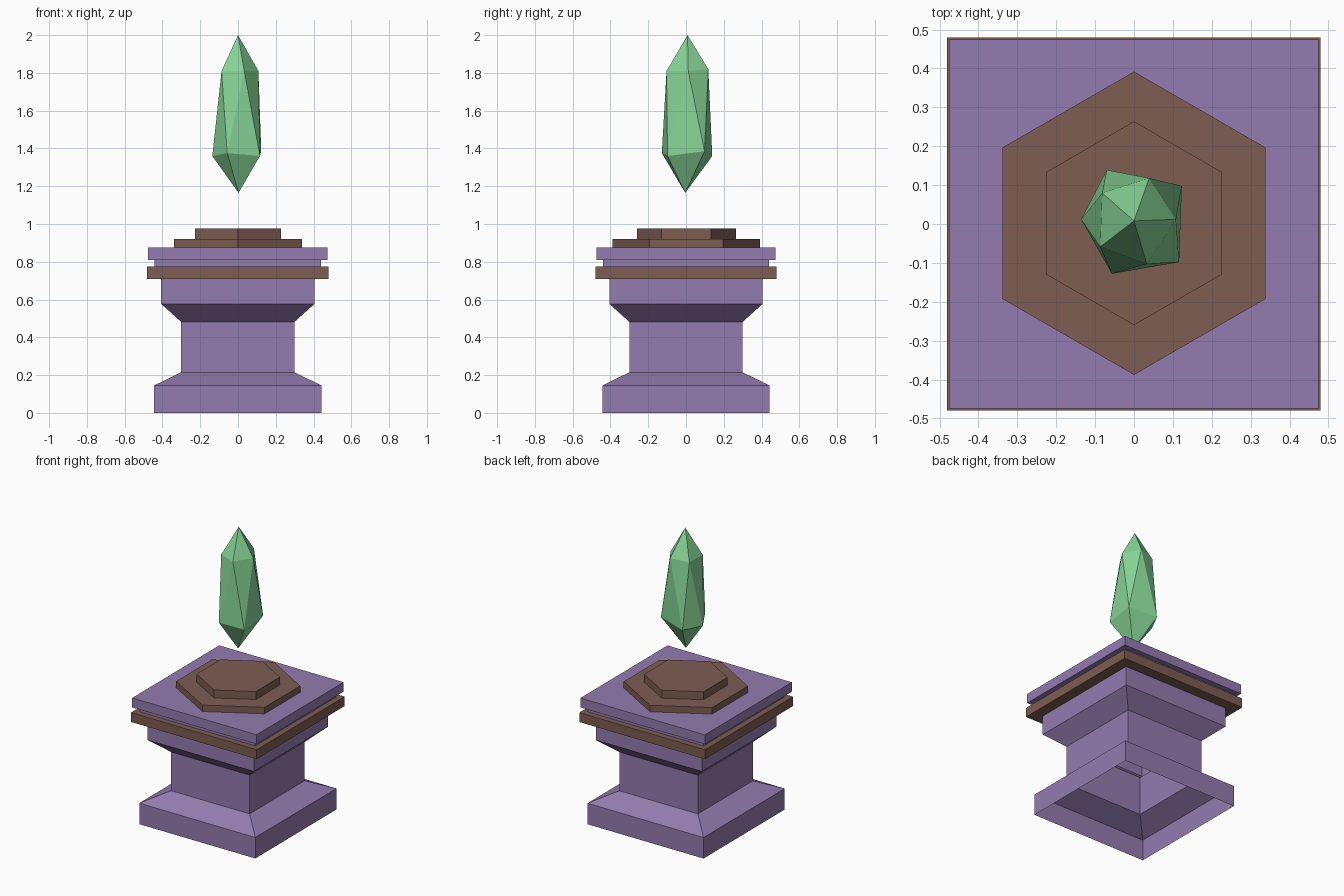
import bpy, bmesh, math

if "Cube" in bpy.data.objects:
    bpy.data.objects.remove(bpy.data.objects["Cube"])


def material(name, rgb):
    m = bpy.data.materials.new(name)
    m.diffuse_color = [(c / 255 / 12.92 if c < 10 else ((c / 255 + 0.055) / 1.055) ** 2.4) for c in rgb] + [1]
    m.use_nodes = True
    m.node_tree.nodes["Principled BSDF"].inputs["Base Color"].default_value = m.diffuse_color
    return m


PURPLE = material("purple stone", (148, 124, 176))
BROWN = material("brown trim", (125, 93, 82))
GREEN = material("green crystal", (135, 212, 150))


def finish(bm, name, mat):
    me = bpy.data.meshes.new(name)
    bm.to_mesh(me)
    bm.free()
    me.materials.append(mat)
    ob = bpy.data.objects.new(name, me)
    bpy.context.collection.objects.link(ob)
    return ob


def stack(name, mat, sides, profile, turn, bottom=True, top=True, centre=(0, 0)):
    """Polygonal rings at (radius, z), bridged from bottom to top."""
    bm = bmesh.new()
    rings = []
    for r, z in profile:
        angles = [turn + 2 * math.pi * i / sides for i in range(sides)]
        rings.append([bm.verts.new((centre[0] + r * math.cos(a), centre[1] + r * math.sin(a), z))
                      for a in angles])
    for a, b in zip(rings, rings[1:]):
        for i in range(sides):
            j = (i + 1) % sides
            bm.faces.new((a[i], a[j], b[j], b[i]))
    if bottom:
        bm.faces.new(rings[0][::-1])
    if top:
        bm.faces.new(rings[-1])
    return finish(bm, name, mat)


def square(name, mat, profile, **kw):
    return stack(name, mat, 4, [(h * math.sqrt(2), z) for h, z in profile], math.pi / 4,
                 centre=(-0.001, 0), **kw)


# Hollow pedestal body, open underneath
square("pedestal_body", PURPLE,
       [(0.443, 0), (0.443, 0.145), (0.30, 0.215), (0.30, 0.482), (0.406, 0.577), (0.406, 0.71)],
       bottom=False, top=False)

# Brown band and stepped purple cap
square("trim_band", BROWN, [(0.48, 0.71), (0.48, 0.775)])
square("cap_slab", PURPLE, [(0.44, 0.775), (0.44, 0.81), (0.475, 0.81), (0.475, 0.875)], bottom=False)

# Two hexagonal steps
stack("lower_hex_step", BROWN, 6, [(0.39, 0.875), (0.39, 0.92)], math.pi / 2, bottom=False, centre=(0, 0.002))
stack("upper_hex_step", BROWN, 6, [(0.262, 0.92), (0.262, 0.975)], math.pi / 2, bottom=False, centre=(0, 0.002))

# Floating crystal: two irregular staggered pentagons and two tips
upper = [(0.039, 0.118, 1.82), (0.108, 0.012, 1.81), (0.033, -0.103, 1.81),
         (-0.087, -0.059, 1.81), (-0.082, 0.08, 1.81)]
lower = [(0.123, 0.098, 1.385), (0.116, -0.098, 1.36), (-0.057, -0.128, 1.375),
         (-0.136, 0.012, 1.36), (-0.07, 0.139, 1.36)]
bm = bmesh.new()
up = [bm.verts.new(p) for p in upper]
low = [bm.verts.new(p) for p in lower]
tip = bm.verts.new((0, 0.008, 2.0))
base = bm.verts.new((0.003, -0.004, 1.165))
for i in range(5):
    j = (i + 1) % 5
    bm.faces.new((tip, up[j], up[i]))
    bm.faces.new((up[i], up[j], low[i]))
    bm.faces.new((low[i], up[j], low[j]))
    bm.faces.new((base, low[i], low[j]))
bmesh.ops.recalc_face_normals(bm, faces=bm.faces)
finish(bm, "crystal", GREEN)
